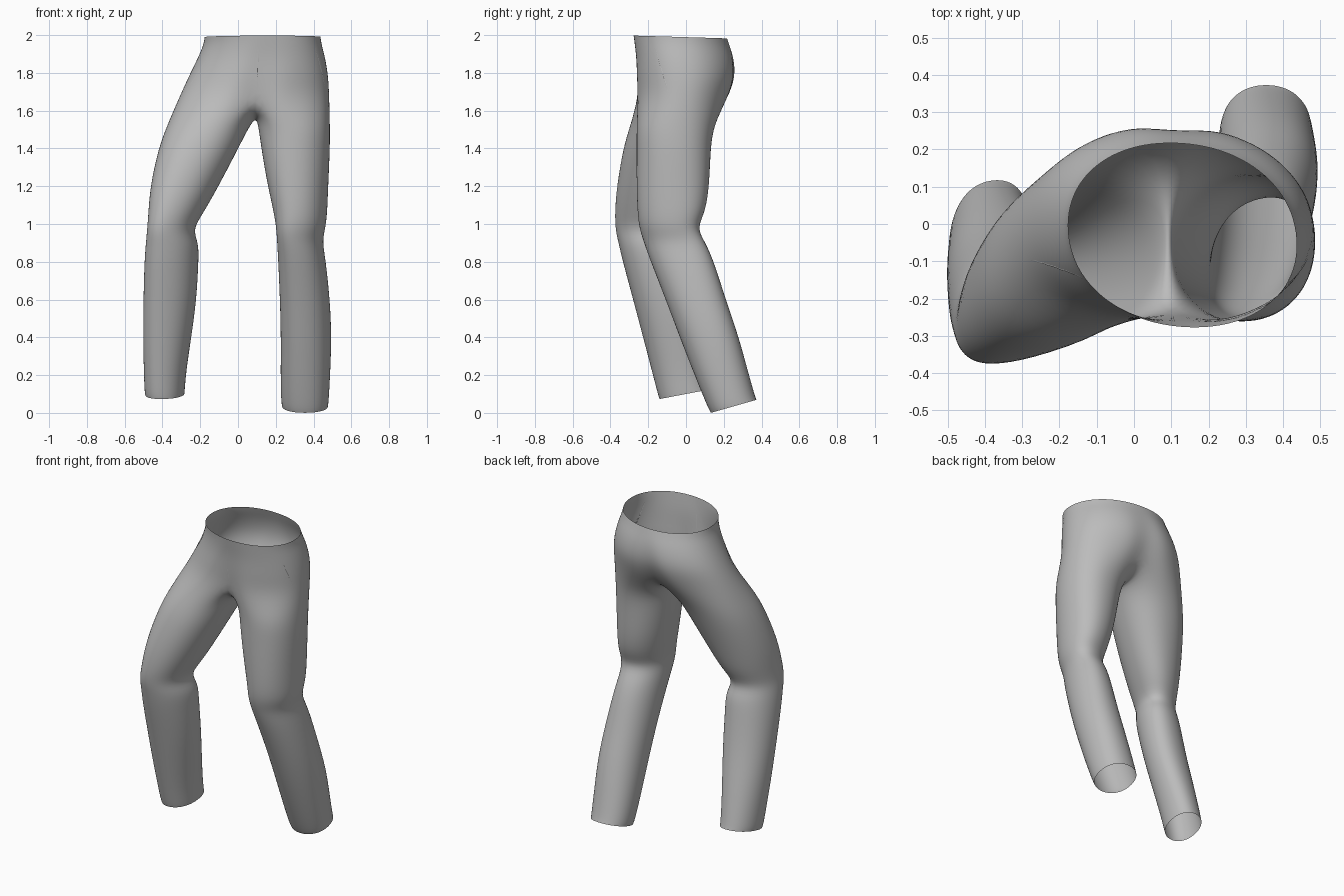
import bpy, bmesh, math
from mathutils import Vector
from mathutils.bvhtree import BVHTree

cube = bpy.data.objects.get("Cube")
if cube:
    bpy.data.objects.remove(cube)

fabric = bpy.data.materials.new("grey fabric")
fabric.use_nodes = True
GREY = (0.5, 0.5, 0.5, 1)
fabric.diffuse_color = GREY
fabric.node_tree.nodes["Principled BSDF"].inputs["Base Color"].default_value = GREY

HALF, INNER = 12, 6          # segments round half the hips / under the crotch

# Sections: height, x min, x max, y min, y max, rise to the back, diagonal skew
HIPS = [(1.99, -.18, .44, -.28, .22, -.015, -.1), (1.95, -.185, .445, -.276, .235, -.015, -.1),
        (1.88, -.215, .465, -.27, .26, 0, -.08), (1.78, -.265, .482, -.272, .275, 0, -.05),
        (1.67, -.315, .487, -.272, .24, 0, 0)]
LEFT = [(1.52, .105, .49, -.265, .15, 0, .05), (1.4, .12, .49, -.265, .133, 0, .08),
        (1.2, .155, .48, -.265, .127, 0, .12), (1.06, .188, .475, -.26, .105, 0, .2),
        (.98, .2, .465, -.25, .06, 0, .28), (.91, .205, .448, -.228, .1, 0, .28),
        (.82, .21, .465, -.197, .145, 0, .2), (.6, .22, .489, -.11, .213, 0, .13),
        (.4, .225, .498, -.03, .278, .03, .1), (.2, .223, .49, .055, .328, .06, .03),
        (.06, .226, .482, .115, .365, .07, 0), (.035, .232, .478, .13, .375, .07, 0)]
RIGHT = [(1.52, -.38, .065, -.3, .14, 0, .05), (1.4, -.425, .005, -.337, .095, 0, .1),
         (1.2, -.468, -.1, -.37, .02, 0, .22), (1.06, -.477, -.18, -.38, -.03, 0, .3),
         (.97, -.483, -.24, -.376, -.09, 0, .33), (.9, -.49, -.205, -.36, -.05, 0, .32),
         (.8, -.498, -.207, -.337, -.035, 0, .28), (.6, -.503, -.217, -.282, 0, 0, .25),
         (.4, -.505, -.245, -.227, .048, .02, .22), (.22, -.5, -.272, -.177, .09, .04, .2),
         (.12, -.497, -.28, -.15, .113, .05, .18), (.098, -.492, -.282, -.142, .12, .05, .18)]


def point(section, angle, power):
    """Point on a squared, diagonally skewed oval; angle 0 is outward on +x."""
    z, x0, x1, y0, y1, rise, skew = section
    c, s = math.cos(angle), math.sin(angle + skew)
    px = math.copysign(abs(c) ** power, c)
    py = math.copysign(abs(s) ** power, s)
    return Vector(((x0 + x1) / 2 + px * (x1 - x0) / 2,
                   (y0 + y1) / 2 + py * (y1 - y0) / 2, z + rise * py / 2))


def bridge(bm, a, b):
    for i in range(len(a)):
        j = (i + 1) % len(a)
        bm.faces.new((a[i], a[j], b[j], b[i]))


bm = bmesh.new()

# Hips: rings start at the front middle and run round the left side to the back
rings = []
for k, sec in enumerate(HIPS):
    ring = [bm.verts.new(point(sec, -math.pi / 2 + math.pi * i / HALF, .95))
            for i in range(2 * HALF)]
    for i, pull in ((0, .01), (HALF, -.01)):      # front seam and seat cleft
        ring[i].co.y += pull * k * k / 4
        ring[i].co.x += (.095 - ring[i].co.x) * k / 4
    rings.append(ring)
for a, b in zip(rings, rings[1:]):
    bridge(bm, b, a)
base = rings[-1]

# Crotch saddle from back middle to front middle
back, front = base[HALF].co, base[0].co
saddle = []
for i in range(1, INNER):
    t = i / INNER
    p = back.lerp(front, t)
    p.z -= .11 * math.sin(math.pi * t) ** .7
    saddle.append(bm.verts.new(p))

# Legs: each continues half of the hip ring plus the saddle
for sections, side in ((LEFT, 1), (RIGHT, -1)):
    outer = [base[(side * i) % (2 * HALF)] for i in range(HALF + 1)]
    loop = outer + saddle
    for sec in sections:
        step = 2 * math.pi / len(loop)
        ring = []
        for i in range(len(loop)):
            a = -step * HALF / 2 + step * i
            ring.append(bm.verts.new(point(sec, a if side > 0 else math.pi - a, .92)))
        bridge(bm, ring, loop)
        loop = ring

bmesh.ops.recalc_face_normals(bm, faces=bm.faces)
mesh = bpy.data.meshes.new("trousers")
bm.to_mesh(mesh)
bm.free()
trousers = bpy.data.objects.new("trousers", mesh)
bpy.context.collection.objects.link(trousers)
mesh.materials.append(fabric)
mod = trousers.modifiers.new("smooth cloth", 'SUBSURF')
mod.levels = mod.render_levels = 2
mesh.polygons.foreach_set("use_smooth", [True] * len(mesh.polygons))

# Seams: thin raised lips laid on the cloth
bpy.context.view_layer.update()
tree = BVHTree.FromObject(trousers, bpy.context.evaluated_depsgraph_get())


def seam(name, start, end, width=.003):
    sm = bmesh.new()
    start, end = Vector(start), Vector(end)
    rows = []
    for i in range(13):
        p, n, _, _ = tree.find_nearest(start.lerp(end, i / 12))
        across = n.cross(end - start).normalized() * width
        taper = math.sin(math.pi * i / 12)
        rows.append([sm.verts.new(p + across * u + n * h * taper)
                     for u, h in ((-1, -.001), (0, .002), (1, -.001))])
    for a, b in zip(rows, rows[1:]):
        for j in (0, 1):
            sm.faces.new((a[j], a[j + 1], b[j + 1], b[j]))
    bmesh.ops.recalc_face_normals(sm, faces=sm.faces)
    sm.normal_update()
    if sm.faces[0].normal.dot(tree.find_nearest(start)[1]) < 0:
        bmesh.ops.reverse_faces(sm, faces=sm.faces)
    me = bpy.data.meshes.new(name)
    sm.to_mesh(me)
    sm.free()
    me.materials.append(fabric)
    me.polygons.foreach_set("use_smooth", [True] * len(me.polygons))
    bpy.context.collection.objects.link(bpy.data.objects.new(name, me))


seam("fly_seam", (.105, -.3, 1.92), (.1, -.3, 1.7))
seam("left_pocket_seam", (.42, -.17, 1.93), (.5, -.11, 1.7))
seam("right_pocket_seam", (-.17, -.17, 1.93), (-.31, -.11, 1.72))
